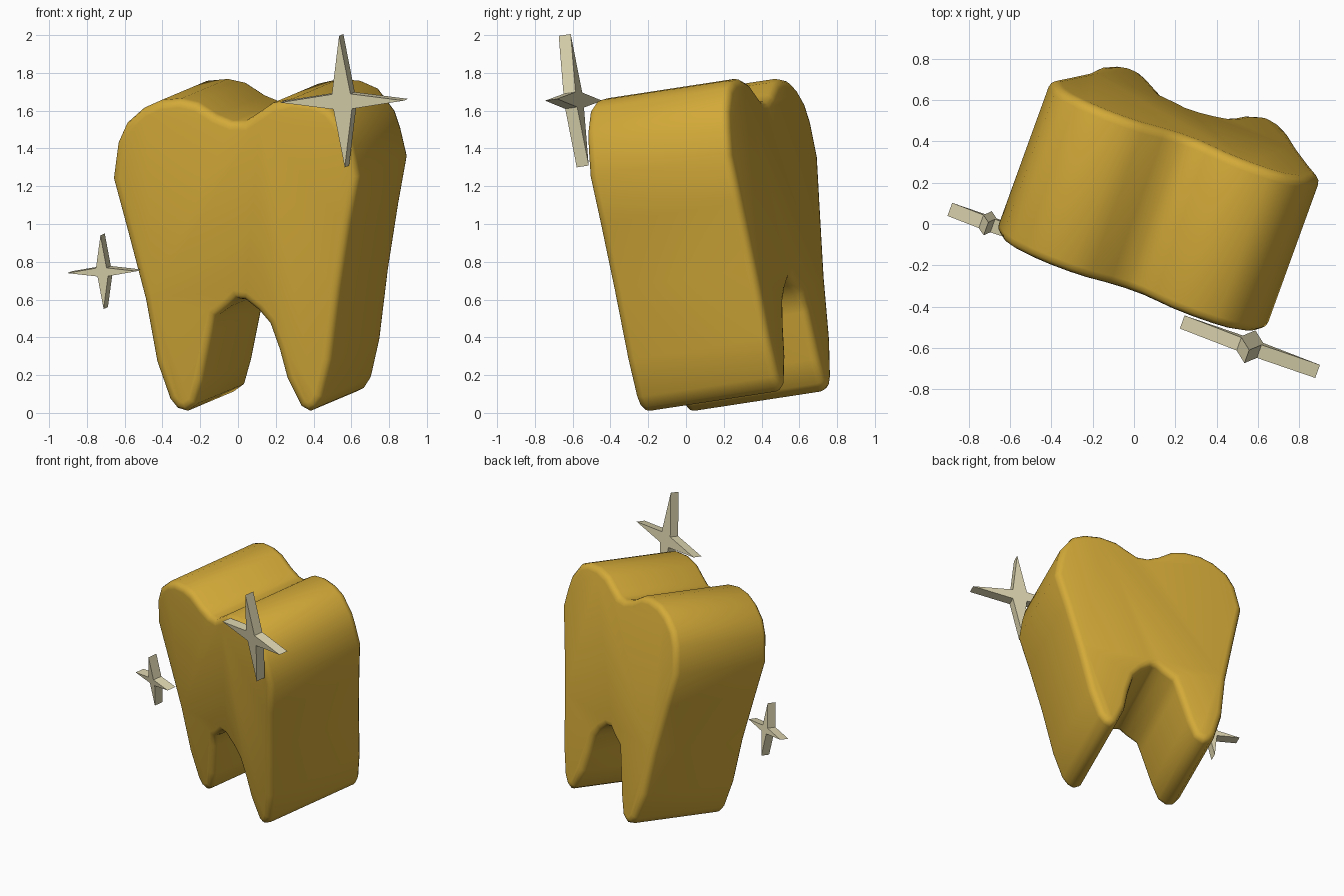
import bpy
import bmesh
from mathutils import Vector

cube = bpy.data.objects.get("Cube")
if cube:
    bpy.data.objects.remove(cube, do_unlink=True)

# All parts are slabs lying on planes that share this tilted normal
AXIS = Vector((0.337, 0.930, 0.142)).normalized()


def material(name, rgb):
    mat = bpy.data.materials.new(name)
    mat.use_nodes = True
    color = (*rgb, 1.0)
    mat.diffuse_color = color
    mat.node_tree.nodes["Principled BSDF"].inputs["Base Color"].default_value = color
    return mat


def slab(name, outline, start, depth, mat):
    """Project an (x, z) outline onto a tilted plane and extrude it along AXIS."""
    bm = bmesh.new()
    verts = []
    for x, z in outline:
        y = (start - AXIS.x * x - AXIS.z * z) / AXIS.y
        verts.append(bm.verts.new((x, y, z)))
    cap = bm.faces.new(verts)
    out = bmesh.ops.extrude_face_region(bm, geom=[cap], use_keep_orig=True)
    moved = [v for v in out["geom"] if isinstance(v, bmesh.types.BMVert)]
    bmesh.ops.translate(bm, verts=moved, vec=AXIS * depth)
    bmesh.ops.recalc_face_normals(bm, faces=bm.faces)
    # Mark the rims of both caps for bevelling
    weight = bm.edges.layers.float.new("bevel_weight_edge")
    for e in bm.edges:
        along = (e.verts[1].co - e.verts[0].co).normalized()
        e[weight] = 0.0 if abs(along.dot(AXIS)) > 0.9 else 1.0
    mesh = bpy.data.meshes.new(name)
    bm.to_mesh(mesh)
    bm.free()
    mesh.materials.append(mat)
    obj = bpy.data.objects.new(name, mesh)
    bpy.context.collection.objects.link(obj)
    return obj


def star(name, x, z, size, mat):
    """Four pointed star with slightly leaning upright points."""
    wide, tall, core = 0.328 * size, 0.348 * size, 0.048 * size
    lean = 0.015 * size
    outline = [
        (x - lean, z + tall), (x + core - 0.003, z + core * 0.85),
        (x + wide, z + 0.005), (x + core + 0.005, z - core * 0.8),
        (x + lean, z - tall), (x - core + 0.003, z - core * 0.85),
        (x - wide, z - 0.005), (x - core - 0.005, z + core * 0.8),
    ]
    return slab(name, outline, -0.163, 0.068, mat)


gold = material("gold", (0.65, 0.40, 0.04))
cream = material("cream", (0.72, 0.66, 0.43))

# Tooth body: crown with two lobes, two roots and an arch between them
profile = [
    (-0.67, 1.24), (-0.645, 1.43), (-0.60, 1.53), (-0.51, 1.61), (-0.42, 1.65),
    (-0.31, 1.66), (-0.22, 1.64), (-0.12, 1.575), (-0.04, 1.542), (0.03, 1.542),
    (0.09, 1.58), (0.17, 1.635), (0.28, 1.66), (0.39, 1.65), (0.48, 1.61),
    (0.57, 1.49), (0.60, 1.40), (0.635, 1.25), (0.59, 1.0), (0.535, 0.65),
    (0.49, 0.28), (0.445, 0.08), (0.41, 0.025), (0.37, 0.005), (0.325, 0.03),
    (0.25, 0.18), (0.21, 0.33), (0.16, 0.47), (0.10, 0.54), (0.03, 0.595),
    (-0.01, 0.60), (-0.05, 0.56), (-0.12, 0.51), (-0.14, 0.42), (-0.19, 0.17),
    (-0.225, 0.045), (-0.28, 0.005), (-0.33, 0.02), (-0.37, 0.07), (-0.44, 0.27),
    (-0.50, 0.60), (-0.60, 0.98),
]
tooth = slab("tooth_body", profile, -0.09, 0.805, gold)
bevel = tooth.modifiers.new("soft_rims", "BEVEL")
bevel.limit_method = "WEIGHT"
bevel.width = 0.045
bevel.segments = 3
bevel.use_clamp_overlap = False

bpy.ops.object.select_all(action="DESELECT")
tooth.select_set(True)
bpy.context.view_layer.objects.active = tooth
bpy.ops.object.modifier_apply(modifier=bevel.name)
bpy.ops.object.shade_smooth_by_angle(angle=0.9)

# Sparkles floating at the front
star("large_sparkle", 0.55, 1.648, 1.0, cream)
star("small_sparkle", -0.72, 0.745, 0.56, cream)
